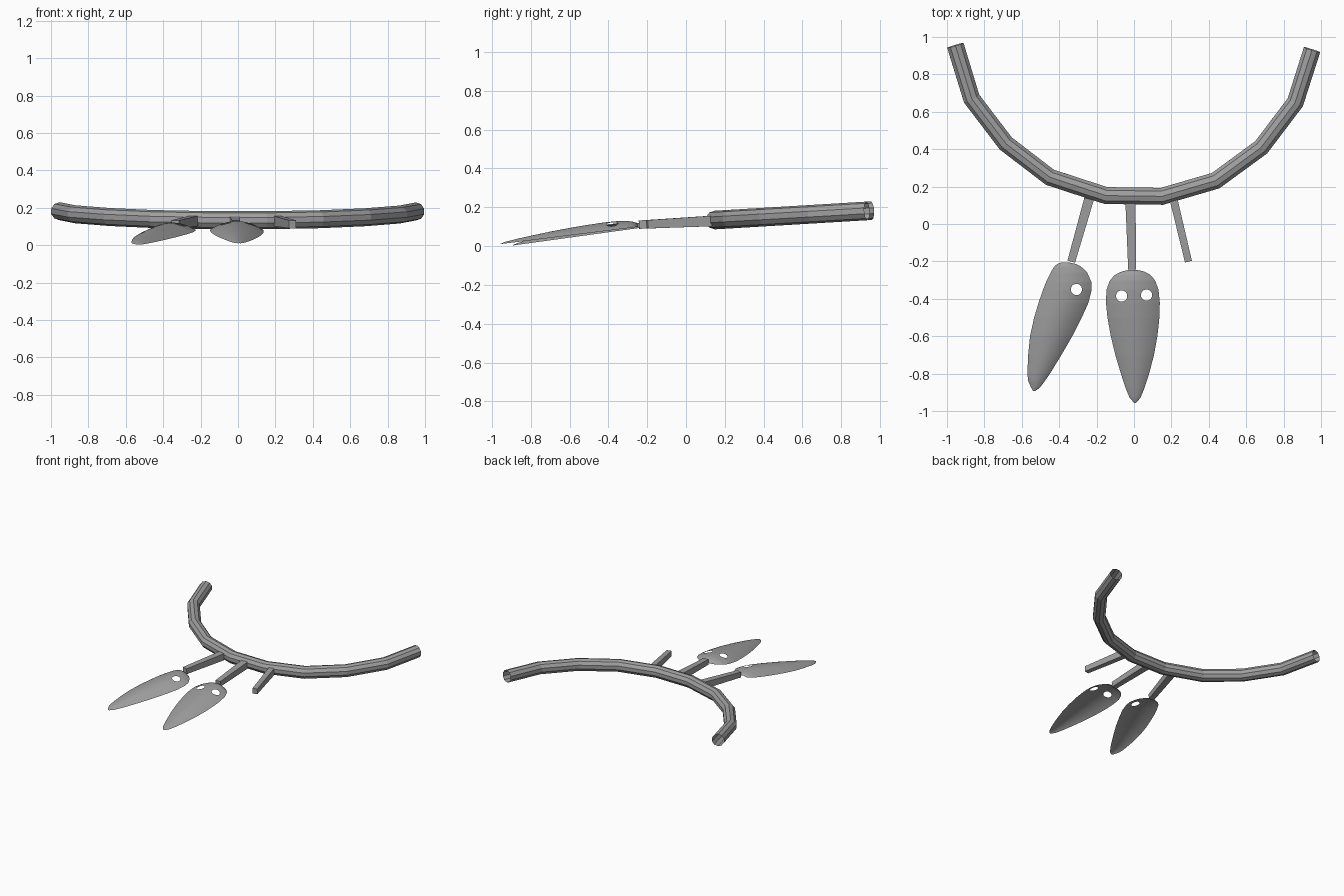
import bpy, bmesh, math
from mathutils import Vector

if "Cube" in bpy.data.objects:
    bpy.data.objects.remove(bpy.data.objects["Cube"])

dark_grey = bpy.data.materials.new("dark_grey")
dark_grey.diffuse_color = (0.35, 0.35, 0.35, 1)
dark_grey.use_nodes = True
dark_grey.node_tree.nodes["Principled BSDF"].inputs["Base Color"].default_value = dark_grey.diffuse_color


def finish(bm, name, smooth=False):
    mesh = bpy.data.meshes.new(name)
    bmesh.ops.recalc_face_normals(bm, faces=bm.faces)
    for f in bm.faces:
        f.smooth = smooth
    bm.to_mesh(mesh)
    bm.free()
    mesh.materials.append(dark_grey)
    obj = bpy.data.objects.new(name, mesh)
    bpy.context.collection.objects.link(obj)
    return obj


def tube(name, path, radius, sides):
    """Open faceted tube with mitred joints along a path."""
    pts = [Vector((x, y, 0.134 + 0.06 * (y - 0.15))) for x, y in path]
    bm = bmesh.new()
    rings = []
    for i, p in enumerate(pts):
        a = (p - pts[max(i - 1, 0)]).normalized()
        b = (pts[min(i + 1, len(pts) - 1)] - p).normalized()
        t = (a + b).normalized()
        side = t.cross(Vector((0, 0, 1))).normalized()
        up = side.cross(t)
        ring = []
        for k in range(sides):
            ang = 2 * math.pi * (k + 0.5) / sides
            ring.append(bm.verts.new(p + radius * (side * math.cos(ang) + up * math.sin(ang))))
        rings.append(ring)
    for r, s in zip(rings, rings[1:]):
        for k in range(sides):
            j = (k + 1) % sides
            bm.faces.new((r[k], r[j], s[j], s[k]))
    return finish(bm, name)


def strut(name, start, end, w0, w1):
    """Tapered square bar."""
    p, q = Vector(start), Vector(end)
    side = (q - p).cross(Vector((0, 0, 1))).normalized()
    up = side.cross(q - p).normalized()
    bm = bmesh.new()
    rings = [[bm.verts.new(c + side * sx * w / 2 + up * sz * h / 2)
              for sx, sz in ((-1, -1), (1, -1), (1, 1), (-1, 1))]
             for c, w, h in ((p, w0, 0.054), (q, w1, 0.043))]
    for k in range(4):
        j = (k + 1) % 4
        bm.faces.new((rings[0][k], rings[0][j], rings[1][j], rings[1][k]))
    bm.faces.new(rings[0])
    bm.faces.new(rings[1])
    return finish(bm, name)


def leaf(name, rows, tip_z, slope, holes, hole_r=0.03, nu=44, nt=100):
    """Domed thin leaf from rows of (y, left x, right x), with round holes."""
    y_top, y_tip = rows[0][0], rows[-1][0]

    def edges(y):
        for (ya, la, ra), (yb, lb, rb) in zip(rows, rows[1:]):
            if y >= yb - 1e-9:
                t = (ya - y) / (ya - yb)
                return la + (lb - la) * t, ra + (rb - ra) * t
        return rows[-1][1:]

    def height(x, y):
        l, r = edges(y)
        hw = max((r - l) / 2, 1e-6)
        u = (x - (l + r) / 2) / hw
        return tip_z + slope * (y - y_tip) + 0.31 * hw * (1 - min(u * u, 1))

    bm = bmesh.new()
    grid = []
    for i in range(nt + 1):
        y = y_top + (y_tip - y_top) * i / nt
        l, r = edges(y)
        row = []
        for k in range(nu + 1):
            x = l + (r - l) * k / nu
            row.append(bm.verts.new((x, y, height(x, y))))
        grid.append(row)
    for a, b in zip(grid, grid[1:]):
        for k in range(nu):
            bm.faces.new((a[k], a[k + 1], b[k + 1], b[k]))
    # open the holes and round their edges
    for hx, hy in holes:
        c = Vector((hx, hy))
        inside = [f for f in bm.faces if (f.calc_center_median().xy - c).length < hole_r]
        bmesh.ops.delete(bm, geom=inside, context='FACES')
        for v in bm.verts:
            d = v.co.xy - c
            if v.is_boundary and d.length < hole_r * 1.5:
                p = c + d.normalized() * hole_r
                v.co = (p.x, p.y, height(p.x, p.y))
    return finish(bm, name, True)


# curved main tube
tube("curved_tube", [(-0.955, 0.955), (-0.868, 0.67), (-0.685, 0.43), (-0.45, 0.25),
                     (-0.15, 0.152), (0.15, 0.148), (0.437, 0.232), (0.68, 0.41),
                     (0.862, 0.65), (0.952, 0.932)], 0.048, 10)

# three hanging bars
strut("left_bar", (-0.24, 0.135, 0.129), (-0.335, -0.2, 0.112), 0.052, 0.042)
strut("middle_bar", (-0.019, 0.13, 0.129), (-0.01, -0.242, 0.11), 0.055, 0.042)
strut("right_bar", (0.212, 0.13, 0.129), (0.291, -0.2, 0.112), 0.042, 0.038)

# two leaf shaped pendants
leaf("middle_leaf", [(-0.246, -0.03, 0.02), (-0.255, -0.07, 0.058), (-0.27, -0.1, 0.085),
                     (-0.3, -0.128, 0.112), (-0.35, -0.147, 0.131), (-0.42, -0.15, 0.138),
                     (-0.5, -0.142, 0.136), (-0.6, -0.124, 0.125), (-0.7, -0.1, 0.107),
                     (-0.8, -0.07, 0.081), (-0.88, -0.044, 0.055), (-0.93, -0.023, 0.034),
                     (-0.956, 0.001, 0.011)],
     0.01, 0.125, [(-0.066, -0.385), (0.067, -0.38)])
leaf("left_leaf", [(-0.206, -0.39, -0.345), (-0.215, -0.413, -0.305), (-0.23, -0.428, -0.28),
                   (-0.26, -0.446, -0.25), (-0.31, -0.47, -0.228), (-0.35, -0.486, -0.226),
                   (-0.42, -0.51, -0.243), (-0.5, -0.534, -0.279), (-0.6, -0.556, -0.33),
                   (-0.7, -0.566, -0.388), (-0.8, -0.57, -0.449), (-0.84, -0.566, -0.477),
                   (-0.875, -0.55, -0.503), (-0.892, -0.54, -0.528)],
     0.003, 0.138, [(-0.308, -0.35)])
